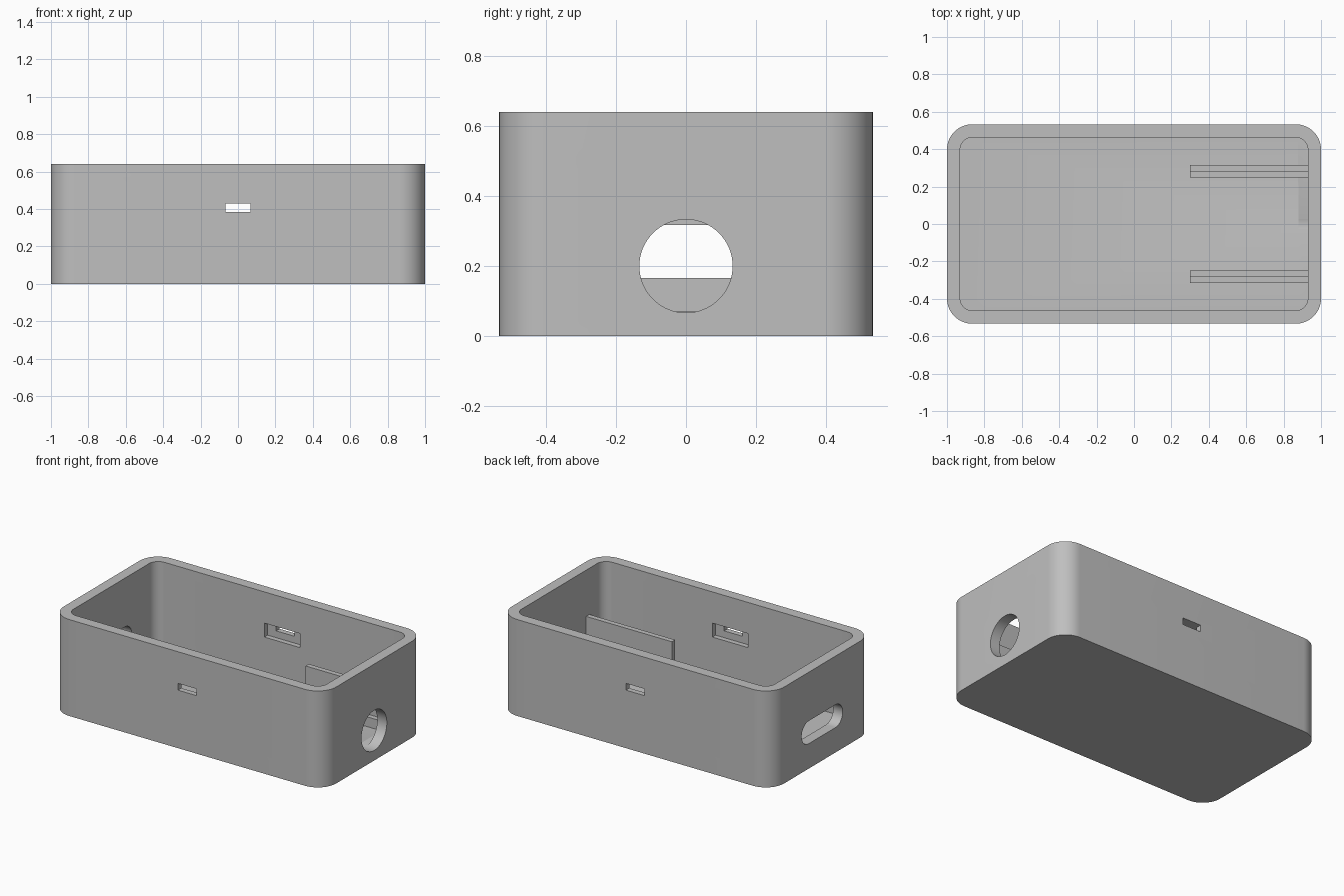
import bpy, bmesh
from math import sin, cos, pi
from mathutils import Vector

cube = bpy.data.objects.get("Cube")
if cube:
    bpy.data.objects.remove(cube, do_unlink=True)

# Single plain grey plastic
grey = bpy.data.materials.new("grey_plastic")
grey.use_nodes = True
colour = (0.52, 0.52, 0.52, 1)
grey.diffuse_color = colour
grey.node_tree.nodes["Principled BSDF"].inputs["Base Color"].default_value = colour


def rounded_outline(half_u, half_v, radius, steps=16):
    """Outline of a rounded rectangle, counter-clockwise."""
    pts = []
    for corner, (su, sv) in enumerate(((1, 1), (-1, 1), (-1, -1), (1, -1))):
        for i in range(steps + 1):
            a = (corner + i / steps) * pi / 2
            pts.append((su * (half_u - radius) + radius * cos(a),
                        sv * (half_v - radius) + radius * sin(a)))
    return pts


def prism(name, outline, start, end, axis="Z", offset=(0, 0, 0)):
    """Extrude an outline along Z, or along X with (u, v) as (y, z)."""
    def place(u, v, w):
        return Vector((u, v, w) if axis == "Z" else (w, u, v)) + Vector(offset)
    bm = bmesh.new()
    base = bm.faces.new([bm.verts.new(place(u, v, start)) for u, v in outline])
    top = bmesh.ops.extrude_face_region(bm, geom=[base])["geom"]
    move = place(0, 0, end) - place(0, 0, start)
    bmesh.ops.translate(bm, vec=move,
                        verts=[g for g in top if isinstance(g, bmesh.types.BMVert)])
    bmesh.ops.remove_doubles(bm, verts=bm.verts, dist=1e-5)
    bmesh.ops.recalc_face_normals(bm, faces=bm.faces)
    mesh = bpy.data.meshes.new(name)
    bm.to_mesh(mesh)
    bm.free()
    mesh.materials.append(grey)
    obj = bpy.data.objects.new(name, mesh)
    bpy.context.collection.objects.link(obj)
    return obj


def block(name, x, y, z):
    """Box given by its (min, max) ranges."""
    return prism(name, [(x[0], y[0]), (x[1], y[0]), (x[1], y[1]), (x[0], y[1])], *z)


def activate(obj):
    bpy.ops.object.select_all(action="DESELECT")
    obj.select_set(True)
    bpy.context.view_layer.objects.active = obj


def cut(target, cutter):
    cutter.hide_render = True
    mod = target.modifiers.new("cut", "BOOLEAN")
    mod.operation = "DIFFERENCE"
    mod.solver = "EXACT"
    mod.object = cutter
    activate(target)
    bpy.ops.object.modifier_apply(modifier=mod.name)
    bpy.data.objects.remove(cutter, do_unlink=True)


HEIGHT, FLOOR = 0.64, 0.07

# Open box with rounded corners
case = prism("case", rounded_outline(1, 0.533, 0.135), 0, HEIGHT)
cut(case, prism("cavity", rounded_outline(0.93, 0.463, 0.067), FLOOR, HEIGHT + 0.1))

# Round cable hole on one end, oblong socket slot on the other
cut(case, prism("round_hole", rounded_outline(0.133, 0.133, 0.133), 0.88, 1.1,
                "X", (0, 0, 0.2)))
cut(case, prism("oblong_slot", rounded_outline(0.215, 0.0755, 0.075), -1.1, -0.88,
                "X", (0, 0, 0.241)))

# Small windows through both long walls, each with a wider recess inside
cut(case, block("window", (-0.068, 0.068), (-0.7, 0.7), (0.385, 0.43)))
cut(case, block("recess", (-0.13, 0.13), (-0.497, 0.497), (0.34, 0.433)))

activate(case)
bpy.ops.object.shade_smooth_by_angle(angle=0.5)

# Board guides: tall outer rail with a low inner ledge on each side
for side, label in ((1, "back"), (-1, "front")):
    for part, near, far, top in (("rail", 0.281, 0.315, 0.333),
                                 ("ledge", 0.248, 0.281, 0.135)):
        y = sorted((side * near, side * far))
        block(f"{label}_{part}", (0.3, 0.94), y, (FLOOR - 0.02, top))
